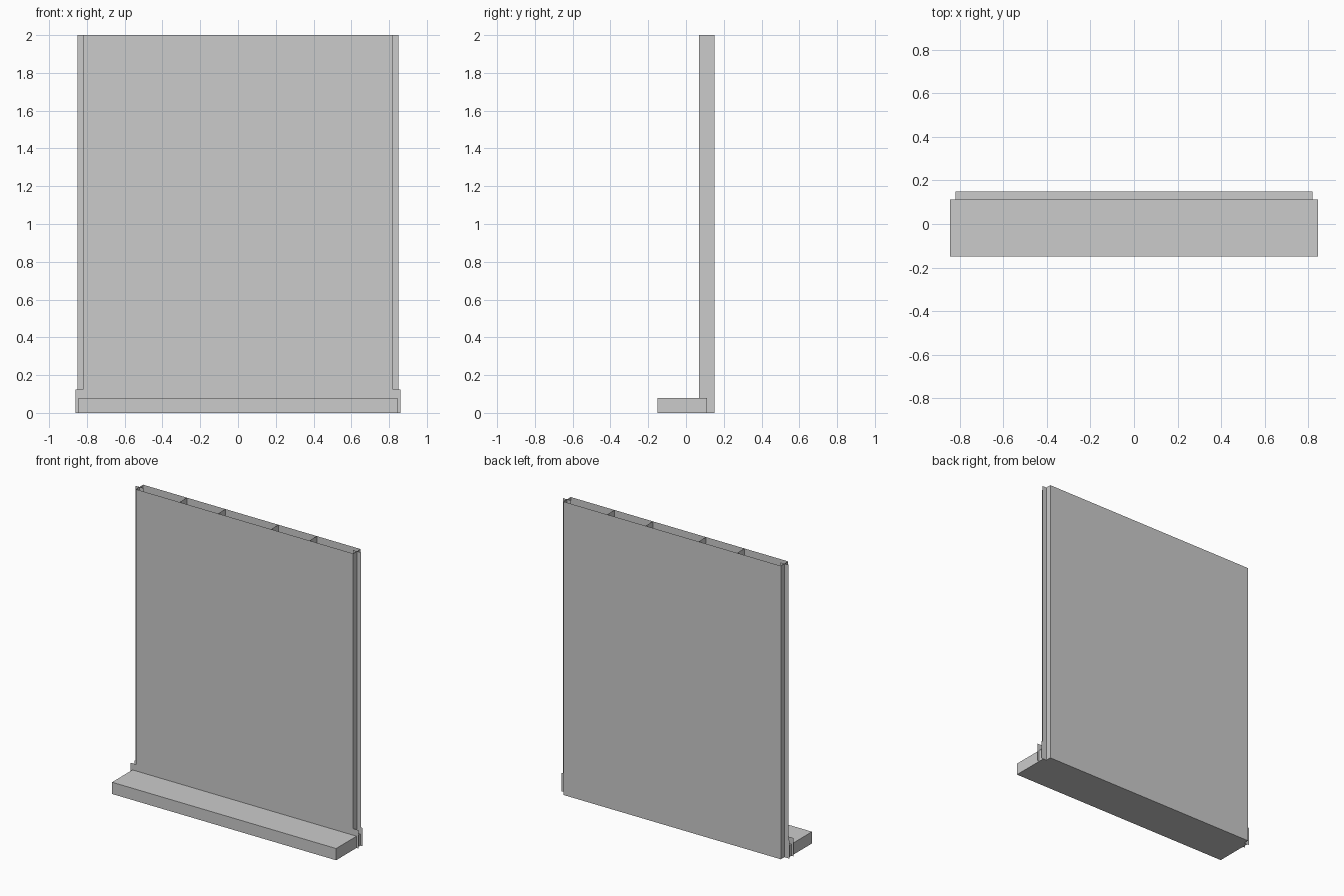
import bpy

if "Cube" in bpy.data.objects:
    bpy.data.objects.remove(bpy.data.objects["Cube"])

# One flat grey for the whole model
grey = bpy.data.materials.new("plain_grey")
grey.diffuse_color = (0.6, 0.6, 0.6, 1)
grey.use_nodes = True
grey.node_tree.nodes["Principled BSDF"].inputs["Base Color"].default_value = grey.diffuse_color

HALF_W, FRONT, MID, BACK, TOP = 0.82, 0.07, 0.11, 0.15, 2.0


def make(name, verts, faces):
    mesh = bpy.data.meshes.new(name)
    mesh.from_pydata(verts, [], faces)
    mesh.materials.append(grey)
    obj = bpy.data.objects.new(name, mesh)
    bpy.context.collection.objects.link(obj)
    return obj


def box(name, x, y, z, open_top=False):
    verts = [(a, b, c) for c in z for b in y for a in x]
    faces = [(0, 2, 3, 1), (0, 1, 5, 4), (1, 3, 7, 5), (3, 2, 6, 7), (2, 0, 4, 6)]
    if not open_top:
        faces.append((4, 5, 7, 6))
    return make(name, verts, faces)


def upright_sheet(name, start, end, z):
    (x0, y0), (x1, y1) = start, end
    return make(name, [(x0, y0, z[0]), (x1, y1, z[0]), (x1, y1, z[1]), (x0, y0, z[1])],
                [(0, 1, 2, 3)])


# Hollow wall panel, open at the top
box("wall_panel", (-HALF_W, HALF_W), (FRONT, BACK), (0, TOP), open_top=True)

# Projecting base step, running into the lower part of the wall
box("base_step", (-0.845, 0.845), (-0.15, 0.112), (0, 0.08))

for side, label in ((-1, "left"), (1, "right")):
    # Inner stiffening ribs
    for i, x in enumerate((0.2, 0.49)):
        upright_sheet(f"{label}_rib_{i + 1}", (side * x, FRONT), (side * x, BACK), (0, TOP))
    # Thin joining flange along each end
    upright_sheet(f"{label}_flange", (side * 0.79, MID), (side * 0.85, MID), (0.0, TOP))
    # Pair of short bracket plates at the foot
    for where, y in (("front", FRONT), ("middle", MID + 0.002)):
        upright_sheet(f"{label}_{where}_bracket", (side * HALF_W, y), (side * 0.86, y), (0, 0.125))
